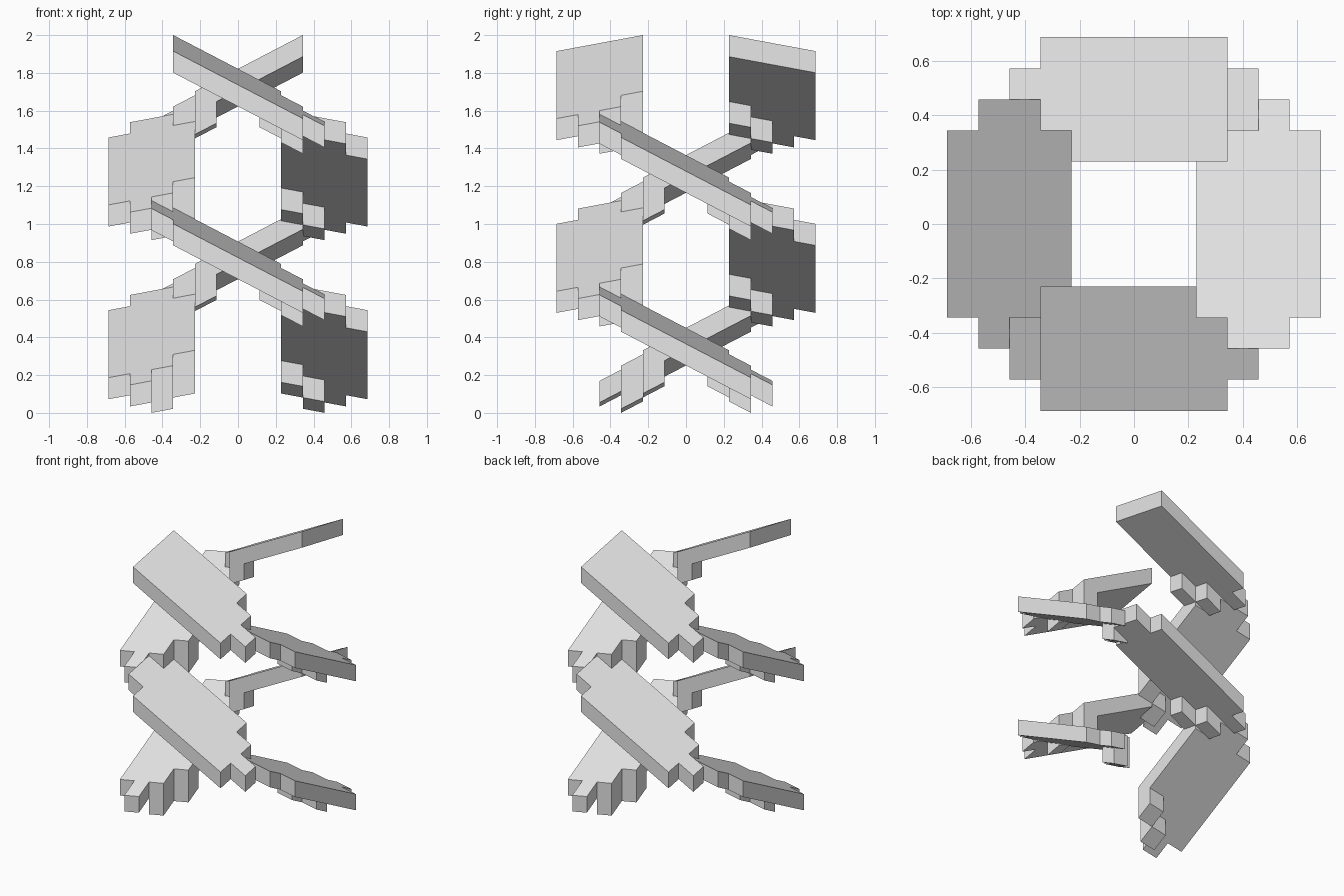
import bpy, bmesh, math
from mathutils import Matrix

if "Cube" in bpy.data.objects:
    bpy.data.objects.remove(bpy.data.objects["Cube"])

U = 2 / 17.5              # grid cell
A, B = 0.0595, 0.0212     # drop per cell along the ramp / outwards
C = 2 - 3 * A + 2 * B     # height of the top ramps' centre plane

grey = bpy.data.materials.new("plain grey")
grey.diffuse_color = (0.8, 0.8, 0.8, 1)
grey.use_nodes = True
grey.node_tree.nodes["Principled BSDF"].inputs["Base Color"].default_value = grey.diffuse_color

LOWER = [(-3, -6), (3, -6), (3, -5), (4, -5), (4, -4), (3, -4), (3, -3), (2, -3), (2, -2)]
UPPER = [(-3, -2), (-3, -3), (-4, -3), (-4, -5), (-3, -5)]


def prism(bm, outline, top, drop):
    """Sheared slab: stepped plan outline, sloping top and bottom."""
    def ring(off):
        return [bm.verts.new((x * U, y * U, top - A * x + B * y - off)) for x, y in outline]
    hi, lo = ring(drop), ring(drop + U)
    bm.faces.new(hi)
    bm.faces.new(lo[::-1])
    n = len(outline)
    for i in range(n):
        j = (i + 1) % n
        bm.faces.new((lo[i], lo[j], hi[j], hi[i]))


def ramp(name, level, quarter):
    bm = bmesh.new()
    top = C - 4 * U * level
    # the top two ramps have a straight upper end
    prism(bm, LOWER + (UPPER if level else UPPER[:1]), top, 0)
    # blocks hanging below the lower end
    for x, y in ((1, -3), (2, -4)):
        prism(bm, [(x, y), (x + 1, y), (x + 1, y + 1), (x, y + 1)], top, U)
    bm.transform(Matrix.Rotation(quarter * math.pi / 2, 4, 'Z'))
    me = bpy.data.meshes.new(name)
    bm.to_mesh(me)
    bm.free()
    me.materials.append(grey)
    bpy.context.collection.objects.link(bpy.data.objects.new(name, me))


# two interleaved spirals of four ramps each
SIDES = ("front", "right", "back", "left")
for spiral in range(2):
    for level in range(4):
        q = (level + 2 * spiral) % 4
        ramp(f"{SIDES[q]}_ramp_{level}", level, q)
